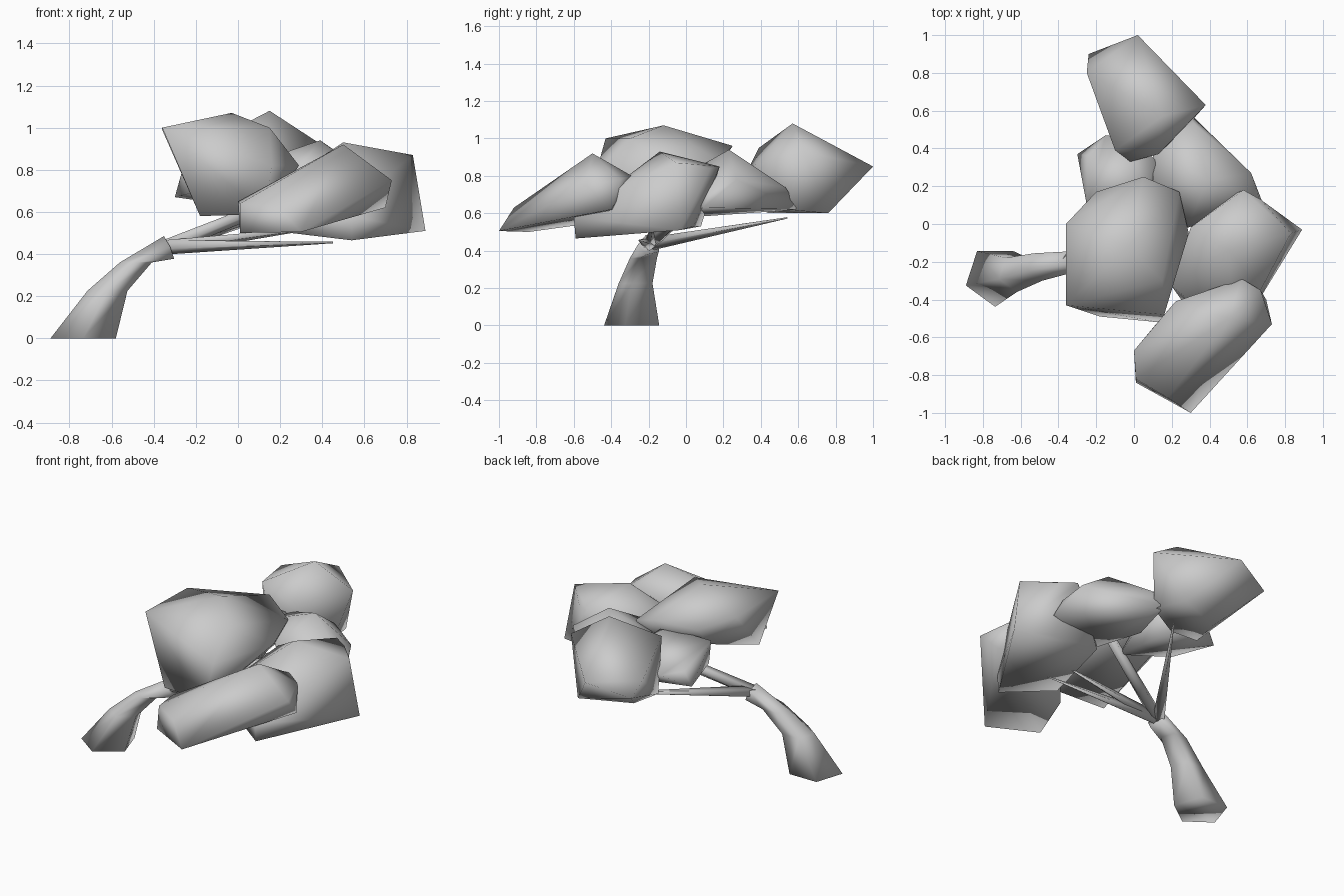
import bpy, bmesh, math
from mathutils import Vector

cube = bpy.data.objects.get("Cube")
if cube:
    bpy.data.objects.remove(cube, do_unlink=True)

grey = bpy.data.materials.new("plain grey")
grey.use_nodes = True
grey.diffuse_color = (0.6, 0.6, 0.6, 1)
grey.node_tree.nodes["Principled BSDF"].inputs["Base Color"].default_value = (0.6, 0.6, 0.6, 1)


def finish(name, bm):
    bmesh.ops.recalc_face_normals(bm, faces=bm.faces)
    for face in bm.faces:
        face.smooth = True
    mesh = bpy.data.meshes.new(name)
    bm.to_mesh(mesh)
    bm.free()
    mesh.materials.append(grey)
    obj = bpy.data.objects.new(name, mesh)
    bpy.context.collection.objects.link(obj)
    return obj


def clump(name, *corners):
    """Faceted leaf mass: the hull around a few corner points."""
    bm = bmesh.new()
    for corner in corners:
        bm.verts.new(corner)
    bmesh.ops.convex_hull(bm, input=bm.verts)
    loose = [v for v in bm.verts if not v.link_faces]
    bmesh.ops.delete(bm, geom=loose, context="VERTS")
    bmesh.ops.dissolve_limit(bm, angle_limit=math.radians(4), verts=bm.verts, edges=bm.edges)
    return finish(name, bm)


def limb(name, path, radii, sides=5, turn=0.0, level_rings=0):
    """Tapered tube through a path; the first level_rings rings lie flat."""
    bm = bmesh.new()
    points = [Vector(p) for p in path]
    rings = []
    for i, (point, radius) in enumerate(zip(points, radii)):
        along = points[min(i + 1, len(points) - 1)] - points[max(i - 1, 0)]
        if i < level_rings:
            along = Vector((0, 0, 1))
        along.normalize()
        across = Vector((0, 1, 0)) - along * along.y
        across.normalize()
        other = across.cross(along)
        ring = []
        for k in range(sides):
            a = turn + math.tau * k / sides
            ring.append(bm.verts.new(point + radius * (math.cos(a) * other + math.sin(a) * across)))
        rings.append(ring)
    for low, high in zip(rings, rings[1:]):
        for k in range(sides):
            n = (k + 1) % sides
            bm.faces.new((low[k], low[n], high[n], high[k]))
    bm.faces.new(rings[0])
    bm.faces.new(rings[-1])
    return finish(name, bm)


# Leaning trunk, flared at the ground
limb("trunk",
     [(-.735, -.275, 0), (-.62, -.26, .225), (-.485, -.22, .36), (-.33, -.195, .43)],
     [.163, .1, .08, .062], turn=math.radians(54), level_rings=3)

# Branches fanning out from the trunk top
fork = (-.35, -.195, .435)
for name, tip, end in (("back_branch", (.15, .54, .575), .004),
                       ("front_branch", (.45, -.25, .455), .004),
                       ("middle_branch", (.24, .06, .67), .03),
                       ("side_branch", (.38, -.18, .525), .004)):
    limb(name, [fork, tip], [.038, end])

# Leaf masses
clump("centre_foliage",
      (-.36, -.43, 1), (-.36, 0, .99), (-.2, .17, .93), (.05, .25, .96), (-.03, -.12, 1.07),
      (.15, -.3, 1), (.24, .17, .88), (.29, -.05, .82), (.16, -.48, .82),
      (.13, -.52, .59), (-.18, -.49, .58), (-.18, 0, .77), (.2, .1, .74))
clump("back_foliage",
      (.15, .57, 1.08), (.02, 1, .85), (-.24, .9, .78), (-.25, .8, .86), (-.1, .39, .95),
      (-.02, .33, .83), (.13, .37, .86), (.38, .63, .93), (.3, .54, .62),
      (.24, .76, .6), (-.07, .63, .6), (-.11, .44, .6), (.05, .4, .62))
clump("small_back_foliage",
      (-.3, .37, .67), (-.24, .36, .75), (-.15, .47, .74), (0, .45, .8), (.12, .33, .82),
      (-.25, .1, .85), (.05, .15, .88), (-.22, .08, .69), (.02, .4, .64), (.12, .01, .61))
clump("left_back_foliage",
      (.1, .42, .8), (.1, .2, .84), (.32, .53, .74), (.39, .23, .94), (.62, .27, .78),
      (.66, .14, .72), (.28, -.02, .8), (.27, .61, .62), (.31, .04, .58),
      (.69, .09, .63), (.2, .3, .6))
clump("left_foliage",
      (.5, -.14, .93), (.83, -.05, .87), (.89, -.03, .51), (.58, .18, .85), (.67, .13, .84),
      (.3, -.02, .8), (.2, -.33, .68), (.25, -.4, .5), (.35, .08, .53),
      (.65, .04, .53), (.67, -.35, .74), (.54, -.59, .465), (.54, -.6, .58))
clump("front_foliage",
      (0, -.67, .65), (.01, -.84, .5), (.01, -.82, .64), (.3, -1, .505), (.18, -.92, .63),
      (.73, -.53, .75), (.7, -.4, .62), (.67, -.35, .78), (.57, -.29, .8), (.5, -.5, .92),
      (.22, -.41, .72), (.55, -.38, .62), (.1, -.55, .54))
